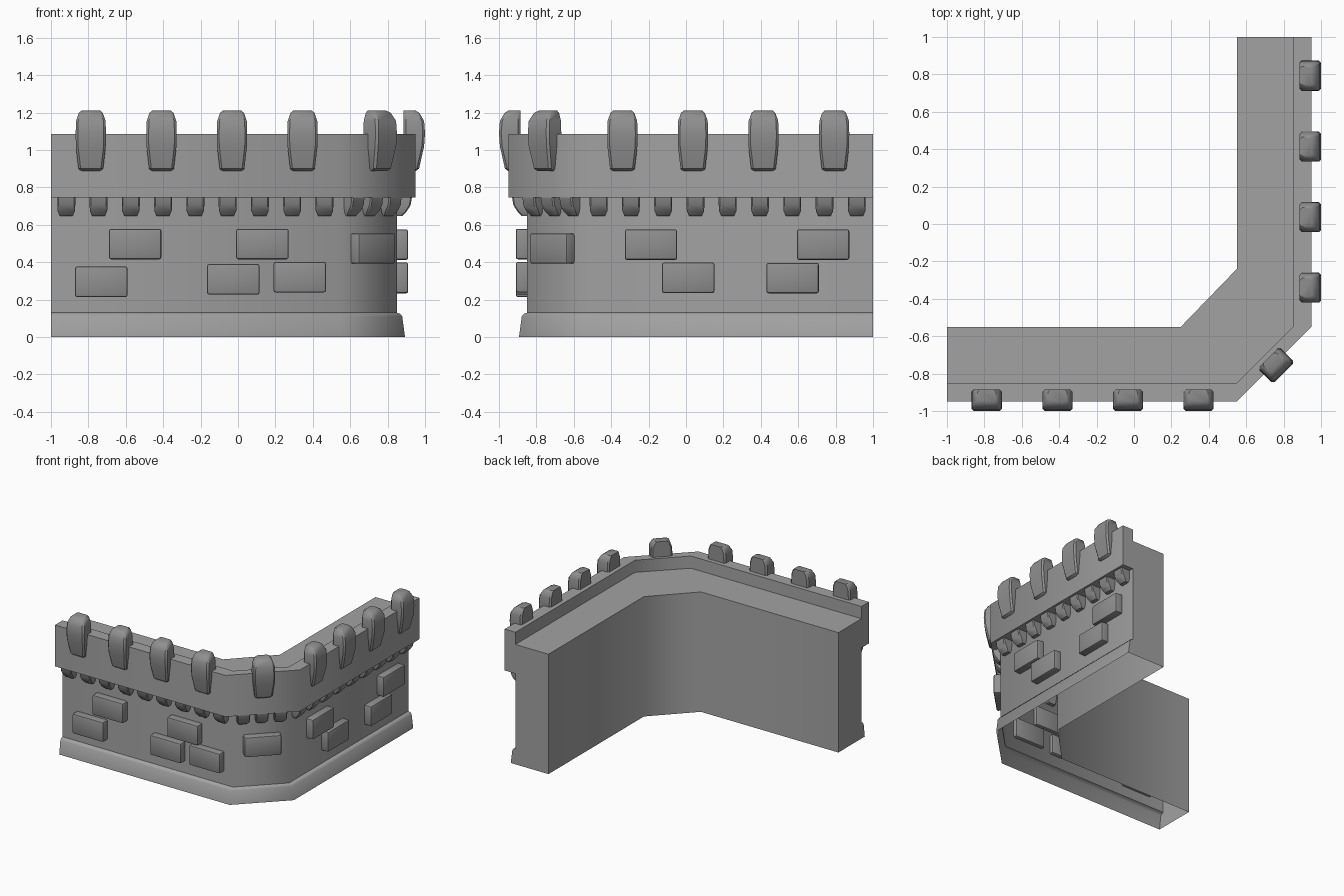
import bpy, bmesh, math
from mathutils import Matrix

if "Cube" in bpy.data.objects:
    bpy.data.objects.remove(bpy.data.objects["Cube"])


def grey(name, v):
    mat = bpy.data.materials.new(name)
    mat.diffuse_color = (v, v, v, 1)
    mat.use_nodes = True
    mat.node_tree.nodes["Principled BSDF"].inputs["Base Color"].default_value = mat.diffuse_color
    return mat


STONE, TRIM = grey('stone', 0.36), grey('trim_stone', 0.28)


def finish(name, bm, mat, angle=30, matrix=None):
    bmesh.ops.recalc_face_normals(bm, faces=bm.faces)
    me = bpy.data.meshes.new(name)
    bm.to_mesh(me)
    bm.free()
    me.materials.append(mat)
    ob = bpy.data.objects.new(name, me)
    bpy.context.collection.objects.link(ob)
    if matrix:
        ob.matrix_world = matrix
    bpy.ops.object.select_all(action='DESELECT')
    ob.select_set(True)
    bpy.context.view_layer.objects.active = ob
    bpy.ops.object.shade_smooth_by_angle(angle=math.radians(angle))
    return ob


def place(side, t, out=0):
    """Frame on the outer wall face: local x runs along it, -y points out."""
    base, deg = {'front': ((t, -0.85, 0), 0),
                 'right': ((0.85, t, 0), 90),
                 'corner': ((0.70 + t * 0.7071, -0.70 + t * 0.7071, 0), 45)}[side]
    return (Matrix.Translation(base) @ Matrix.Rotation(math.radians(deg), 4, 'Z')
            @ Matrix.Translation((0, -out, 0)))


def skin(bm, rings, closed):
    for a, b in zip(rings, rings[1:]):
        n = len(a)
        for i in range(n if closed else n - 1):
            j = (i + 1) % n
            bm.faces.new((a[i], a[j], b[j], b[i]))
    bm.faces.new(rings[0])
    bm.faces.new(rings[-1])


# Wall: one profile swept round the cut corner, open underneath
profile = [(0.043, 0), (0.028, 0.11), (0.018, 0.123), (0, 0.13), (0, 0.745), (0.098, 0.745),
           (0.098, 1.085), (0, 1.085), (0, 0.985)]
stations = [((-1, -0.85), (0, -1), (-1, -0.55)),
            ((0.55, -0.85), (0, -1), (0.25, -0.55)),
            ((0.85, -0.55), (1, 0), (0.55, -0.24)),
            ((0.85, 1), (1, 0), (0.55, 1))]
bm = bmesh.new()
rings = []
for (px, py), (nx, ny), (qx, qy) in stations:
    ring = [bm.verts.new((px + nx * d, py + ny * d, z)) for d, z in profile]
    ring += [bm.verts.new((qx, qy, 0.985)), bm.verts.new((qx, qy, 0))]
    rings.append(ring)
skin(bm, rings, False)
finish('wall', bm, STONE, 50)


# Merlons and corbels: stacked chamfered rectangles (half width, front, height)
def block(name, matrix, rows, back, c, angle):
    bm = bmesh.new()
    rings = []
    for w, f, z in rows:
        pts = [(-w, back + c), (-w, f - c), (-w + c, f), (w - c, f),
               (w, f - c), (w, back + c), (w - c, back), (-w + c, back)]
        rings.append([bm.verts.new((x, -d, z)) for x, d in pts])
    skin(bm, rings, True)
    finish(name, bm, TRIM, angle, matrix)


def merlon(matrix):
    rows = [(0.056, 0.10, 0.887), (0.066, 0.118, 0.90), (0.08, 0.145, 1.02), (0.081, 0.15, 1.09),
            (0.079, 0.145, 1.155), (0.064, 0.12, 1.198), (0.05, 0.10, 1.21)]
    block('merlon', matrix, rows, 0.035, 0.012, 35)


def corbel(matrix):
    rows = [(0.048, 0.08, 0.747), (0.048, 0.073, 0.705), (0.046, 0.052, 0.672), (0.034, 0.03, 0.648)]
    block('corbel', matrix, rows, -0.03, 0.007, 35)


for t in (-0.787, -0.409, -0.032, 0.345):
    merlon(place('front', t))
    merlon(place('right', -t + 0.005))
merlon(place('corner', 0.003, -0.01))

for i in range(9):
    t = -0.918 + i * 0.1725
    corbel(place('front', t))
    corbel(place('right', -t - 0.005))
for t in (-0.14, 0, 0.14):
    corbel(place('corner', t, -0.014))


# Bricks: bevelled blocks standing out of the wall
def brick(side, t, z):
    bm = bmesh.new()
    bmesh.ops.create_cube(bm, size=1)
    bmesh.ops.scale(bm, vec=(0.28, 0.09, 0.163), verts=bm.verts)
    bmesh.ops.bevel(bm, geom=bm.edges[:], offset=0.011, segments=2, profile=0.5, affect='EDGES')
    finish('brick', bm, TRIM, 35, place(side, t, 0.015) @ Matrix.Translation((0, 0, z)))


for t, z in ((-0.55, 0.497), (-0.731, 0.295), (0.13, 0.497), (-0.025, 0.308), (0.33, 0.32)):
    brick('front', t, z)
for t, z in ((-0.187, 0.494), (0.012, 0.317), (0.57, 0.315), (0.733, 0.494)):
    brick('right', t, z)
brick('corner', 0.005, 0.473)
